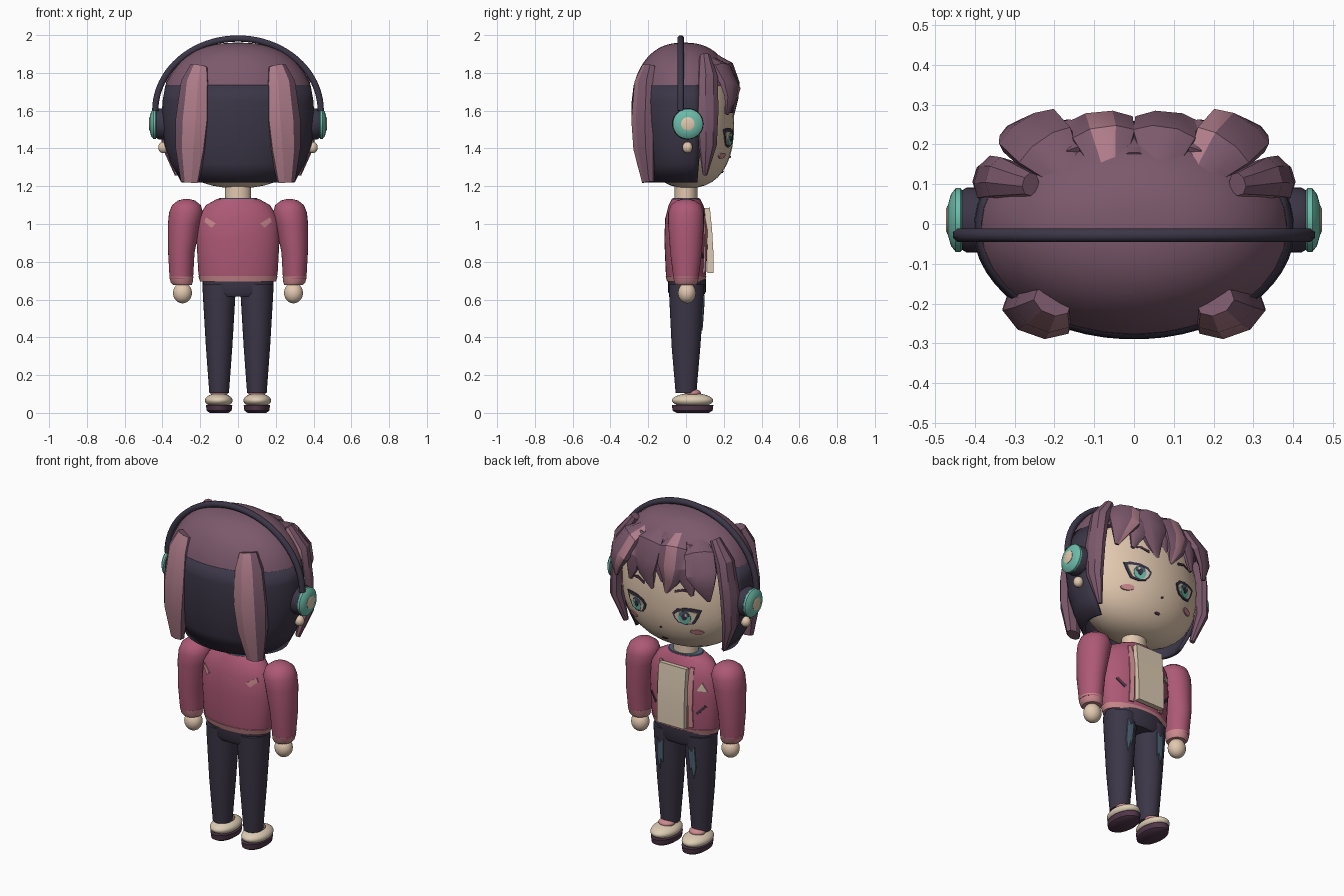
import bpy, bmesh, math
from mathutils import Vector

if "Cube" in bpy.data.objects:
    bpy.data.objects.remove(bpy.data.objects["Cube"], do_unlink=True)


def colour(name, red, green, blue):
    material = bpy.data.materials.new(name)
    material.use_nodes = True
    material.diffuse_color = (red, green, blue, 1)
    material.node_tree.nodes["Principled BSDF"].inputs["Base Color"].default_value = (red, green, blue, 1)
    return material


plum = colour("plum hair", .2, .1, .15)
streak = colour("hair streak", .42, .2, .25)
navy = colour("dark navy", .045, .037, .063)
rose = colour("rose jacket", .42, .1, .18)
pink = colour("pale pink", .6, .25, .27)
skin = colour("skin", .76, .58, .43)
cream = colour("cream", .72, .6, .45)
mint = colour("mint", .15, .5, .4)
dark_plum = colour("dark plum", .08, .037, .065)
slate = colour("slate blue", .08, .13, .19)


def finish(name, bm, materials, angle=40):
    bmesh.ops.recalc_face_normals(bm, faces=bm.faces[:])
    mesh = bpy.data.meshes.new(name)
    bm.to_mesh(mesh)
    bm.free()
    for material in materials:
        mesh.materials.append(material)
    mesh.shade_smooth()
    mesh.set_sharp_from_angle(angle=math.radians(angle))
    part = bpy.data.objects.new(name, mesh)
    bpy.context.collection.objects.link(part)
    return part


def bridge(bm, rows, closed=True, streaks=()):
    count = len(rows[0])
    for low, high in zip(rows, rows[1:]):
        for j in range(count if closed else count - 1):
            k = (j + 1) % count
            face = bm.faces.new((low[j], low[k], high[k], high[j]))
            face.material_index = int(j in streaks)
    if closed:
        bm.faces.new(rows[0])
        bm.faces.new(rows[-1])


def loft(name, rings, material, sides=32, arc=None, axis="Z", flip=1):
    """Rings are (centre a, centre b, height, radius a, radius b)."""
    bm = bmesh.new()
    start, end = arc or (0, math.tau)
    steps = sides - 1 if arc else sides
    rows = []
    for a, b, height, ra, rb in rings:
        row = []
        for j in range(sides):
            t = start + (end - start) * j / steps
            p, q = a + ra * math.cos(t), b + rb * math.sin(t)
            row.append(bm.verts.new((flip * p, q, height) if axis == "Z" else (flip * height, p, q)))
        rows.append(row)
    bridge(bm, rows, closed=arc is None)
    return finish(name, bm, [material])


def egg(name, centre, radii, material, power=2, low=-1.57, steps=20):
    rings = []
    for i in range(steps + 1):
        t = low + (1.57 - low) * i / steps
        wide = math.cos(t) ** (2 / power)
        tall = math.copysign(abs(math.sin(t)) ** (2 / power), t)
        rings.append((centre[0], centre[1], centre[2] + radii[2] * tall, radii[0] * wide, radii[1] * wide))
    return loft(name, rings, material)


def sweep(name, path, sizes, across, materials, sides=8, streaks=(), angle=30, flip=1):
    """Sweep a flattened polygon along a path; sizes are half width and half depth."""
    bm = bmesh.new()
    points = [Vector((flip * x, y, z)) for x, y, z in path]
    across = Vector((flip * across[0], across[1], across[2]))
    swell = 1 / math.cos(math.pi / sides) if sides == 4 else 1
    rows = []
    for i, point in enumerate(points):
        tangent = (points[min(i + 1, len(points) - 1)] - points[max(i - 1, 0)]).normalized()
        width = (across - tangent * across.dot(tangent)).normalized()
        depth = width.cross(tangent) * flip
        row = []
        for j in range(sides):
            t = math.tau * (j + .5) / sides
            row.append(bm.verts.new(point + swell * (width * sizes[i][0] * math.cos(t) + depth * sizes[i][1] * math.sin(t))))
        rows.append(row)
    bridge(bm, rows, streaks=streaks)
    return finish(name, bm, materials, angle)


def plate(name, outline, surface, lift, material, flip=1, side=1):
    """Thin fan-shaped plate that follows a curved surface."""
    bm = bmesh.new()
    count = len(outline)

    def place(x, z, up):
        return bm.verts.new((flip * x, side * (surface(x, z) + up), z))
    front = [place(x, z, lift) for x, z in outline]
    back = [place(x, z, lift - .008) for x, z in outline]
    middle = place(sum(p[0] for p in outline) / count, sum(p[1] for p in outline) / count, lift)
    for j in range(count):
        k = (j + 1) % count
        bm.faces.new((front[j], front[k], middle))
        bm.faces.new((front[j], back[j], back[k], front[k]))
    bm.faces.new(back)
    return finish(name, bm, [material])


def oval(x, z, rx, rz, sides=16):
    return [(x + rx * math.cos(math.tau * j / sides), z + rz * math.sin(math.tau * j / sides)) for j in range(sides)]


def front_of(rings):
    def surface(x, z):
        for low, high in zip(rings, rings[1:]):
            if low[2] <= z <= high[2]:
                t = (z - low[2]) / (high[2] - low[2])
                a, b, _, ra, rb = [p + (q - p) * t for p, q in zip(low, high)]
                return b + rb * math.sqrt(max(0, 1 - ((x - a) / ra) ** 2))
        return 0
    return surface


# Head and hair shells
HEAD, SIZE, POWER = (0, .01, 1.535), (.375, .245, .345), 2.4


def face(x, z):
    level = (1 - abs((z - HEAD[2]) / SIZE[2]) ** POWER) ** (2 / POWER)
    return HEAD[1] + SIZE[1] * math.sqrt(max(0, level - (x / SIZE[0]) ** 2))


egg("head", HEAD, SIZE, skin, POWER)
egg("hair_cap", (0, -.01, 1.55), (.41, .285, .41), plum, POWER, low=.381)
bob = loft("hair_back", [(0, -.01, z, rx, ry) for z, rx, ry in (
    (1.22, .3, .222), (1.32, .355, .25), (1.42, .39, .27), (1.55, .405, .28), (1.65, .4, .278), (1.735, .385, .268))],
    navy, arc=(-math.pi - .32, .32))
shell = bob.modifiers.new("thickness", "SOLIDIFY")
shell.thickness = .02
shell.offset = -1
loft("neck", [(0, 0, z, .07, .06) for z in (1.08, 1.25)], skin)

# Torso
torso = [(0, 0, .7, .2, .1), (0, 0, .74, .21, .107), (0, 0, .92, .22, .115),
         (0, 0, 1.03, .212, .11), (0, 0, 1.1, .17, .092), (0, 0, 1.133, .11, .075)]
chest = front_of(torso)
loft("jacket", torso, rose)
loft("jacket_hem", [(0, 0, .695, .2, .1), (0, 0, .725, .211, .108)], pink)
loft("collar", [(0, 0, 1.12, .11, .075), (0, 0, 1.138, .1, .07)], slate)
heights = (.74, .85, .97, 1.085)
sweep("shirt_panel", [(0, .13 - .1 * max(0, z - .9), z) for z in heights],
      [(.088, .015)] * 4, (1, 0, 0), [cream], sides=4)
loft("hips", [(0, .005, .615, .17, .085), (0, .005, .64, .188, .1), (0, .005, .71, .188, .1)], navy)

# Hair fringe: (path, half sizes, streak faces on each side)
big = [(.035, .02), (.085, .04), (.09, .035), (.055, .025), (.012, .01)]
inner = [(.06, .12, 1.9), (.075, .215, 1.83), (.085, .25, 1.74), (.075, .252, 1.66), (.045, .245, 1.575)]
outer = [(.15, .1, 1.88), (.22, .19, 1.82), (.265, .235, 1.73), (.29, .235, 1.66), (.3, .215, 1.58)]
small = [(.035, .025), (.06, .025), (.045, .02), (.01, .01)]
between = [(.15, .17, 1.85), (.18, .235, 1.74), (.18, .24, 1.67), (.2, .23, 1.59)]

for name, s in (("left", 1), ("right", -1)):
    # Fringe and long locks
    sweep(name + "_inner_fringe", inner, big, (1, -.1, 0), [plum, streak], streaks=(1,) if s < 0 else (), flip=s)
    sweep(name + "_outer_fringe", outer, big, (1, -.5, 0), [plum, streak], streaks=(2,) if s > 0 else (), flip=s)
    sweep(name + "_small_fringe", between, small, (1, -.3, 0), [plum], flip=s)
    sweep(name + "_side_lock",
          [(.26, .1, 1.89), (.335, .115, 1.78), (.365, .115, 1.6), (.37, .115, 1.42), (.32, .1, 1.26)],
          [(.03, .025), (.055, .04), (.06, .035), (.05, .035), (.012, .015)],
          (-.3, 1, 0), [plum, streak], streaks=(3,), flip=s)
    sweep(name + "_back_lock",
          [(.205, -.195, 1.835), (.225, -.215, 1.75), (.24, -.225, 1.55), (.25, -.22, 1.4), (.255, -.2, 1.222)],
          [(.05, .035), (.08, .055), (.095, .06), (.085, .055), (.05, .03)],
          (1, .35, 0), [plum, streak], streaks=(5, 4), flip=s)

    # Eyes, brows and cheeks
    ex, ez = .155, 1.455
    lid = [(-.07, .015), (-.045, .04), (0, .052), (.05, .052), (.085, .045),
           (.068, 0), (.045, -.04), (0, -.05), (-.04, -.04), (-.06, -.015)]
    plate(name + "_eye_outline", [(ex + x, ez + z) for x, z in lid], face, .004, navy, s)
    plate(name + "_eye_white", [(ex + .8 * x, ez - .004 + .74 * z) for x, z in lid], face, .007, cream, s)
    plate(name + "_iris", oval(ex, ez - .004, .034, .037), face, .009, mint, s)
    plate(name + "_iris_top", oval(ex, ez + .014, .027, .019), face, .011, slate, s)
    plate(name + "_pupil", oval(ex, ez, .012, .018), face, .013, navy, s)
    plate(name + "_eye_glint", oval(ex + .012, ez + .015, .007, .008), face, .015, cream, s)
    plate(name + "_brow", [(.1, 1.588), (.15, 1.605), (.205, 1.6), (.15, 1.618), (.1, 1.602)], face, .005, dark_plum, s)
    plate(name + "_cheek", oval(.205, 1.362, .034, .015), face, .005, pink, s)

    # Headphone cup and earring
    def cup(part, profile, material):
        loft(name + part, [(.01, 1.53, x, r, r) for x, r in profile], material, axis="X", flip=s)
    cup("_ear_cushion", [(.37, .065), (.39, .082), (.42, .082), (.44, .07)], navy)
    cup("_ear_cup", [(.428, .07), (.436, .08), (.448, .08), (.46, .065), (.467, .04)], mint)
    cup("_cup_button", [(.46, .036), (.469, .036), (.472, .028)], skin)
    egg(name + "_earring", (s * .395, .008, 1.405), (.027, .027, .03), skin)

    # Sleeve, cuff and hand
    loft(name + "_sleeve", [(.3, 0, .71, .062, .066), (.3, 0, .85, .07, .084), (.285, 0, 1, .086, .094),
         (.275, 0, 1.06, .09, .094), (.273, 0, 1.1, .076, .08), (.273, 0, 1.124, .046, .048),
         (.273, 0, 1.133, .012, .012)], rose, flip=s)
    loft(name + "_cuff", [(.295, 0, .678, .05, .054), (.298, 0, .69, .058, .062), (.3, 0, .722, .064, .068)], pink, flip=s)
    egg(name + "_hand", (s * .294, .005, .635), (.05, .047, .055), skin)

    # Jacket trim and patches
    sweep(name + "_lapel_trim", [(.1, chest(.1, z) + .003, z) for z in heights],
          [(.014, .006), (.012, .006), (.016, .006), (.01, .006)], (1, -.3, 0), [pink], sides=4, flip=s)
    plate(name + "_back_slash", [(.118, 1.003), (.17, 1.035), (.178, 1.012), (.14, .98)], chest, .006, pink, s, side=-1)
    plate(name + "_front_slash", [(.128, .83), (.172, .875), (.18, .865), (.138, .818)], chest, .006, dark_plum, s)

    # Leg with worn denim patch
    leg = [(.1, 0, .105, .052, .055), (.1, 0, .35, .07, .076), (.1, .003, .62, .086, .092), (.1, .003, .68, .088, .094)]
    loft(name + "_leg", leg, navy, flip=s)
    plate(name + "_denim_patch", [(.08, .62), (.105, .595), (.122, .625), (.125, .5), (.11, .435), (.1, .5), (.088, .48)],
          front_of(leg), .006, slate, s)

    # Shoe
    loft(name + "_sole", [(.1, .035, 0, .05, .085), (.1, .035, .012, .066, .106), (.1, .035, .042, .07, .11)],
         dark_plum, flip=s)
    egg(name + "_shoe", (s * .102, .035, .066), (.073, .109, .038), cream)
    egg(name + "_shoe_tongue", (s * .1, .035, .105), (.046, .044, .022), pink)

# Single small details
sweep("middle_fringe", [(0, .16, 1.88), (0, .235, 1.76), (-.01, .24, 1.7), (-.015, .24, 1.63)],
      small, (1, 0, 0), [plum])
plate("chest_triangle", [(.135, .96), (.185, .955), (.16, 1.005)], chest, .006, cream, flip=-1)
plate("nose", oval(0, 1.355, .007, .005, 8), face, .006, dark_plum)
plate("mouth", oval(0, 1.275, .018, .006, 10), face, .005, dark_plum)

# Headband arch
arch = [math.pi * i / 40 for i in range(41)]
sweep("headband", [(.438 * math.cos(t), -.028, 1.6 + .382 * math.sin(t)) for t in arch],
      [(.018, .018)] * len(arch), (0, 1, 0), [navy], angle=60)
